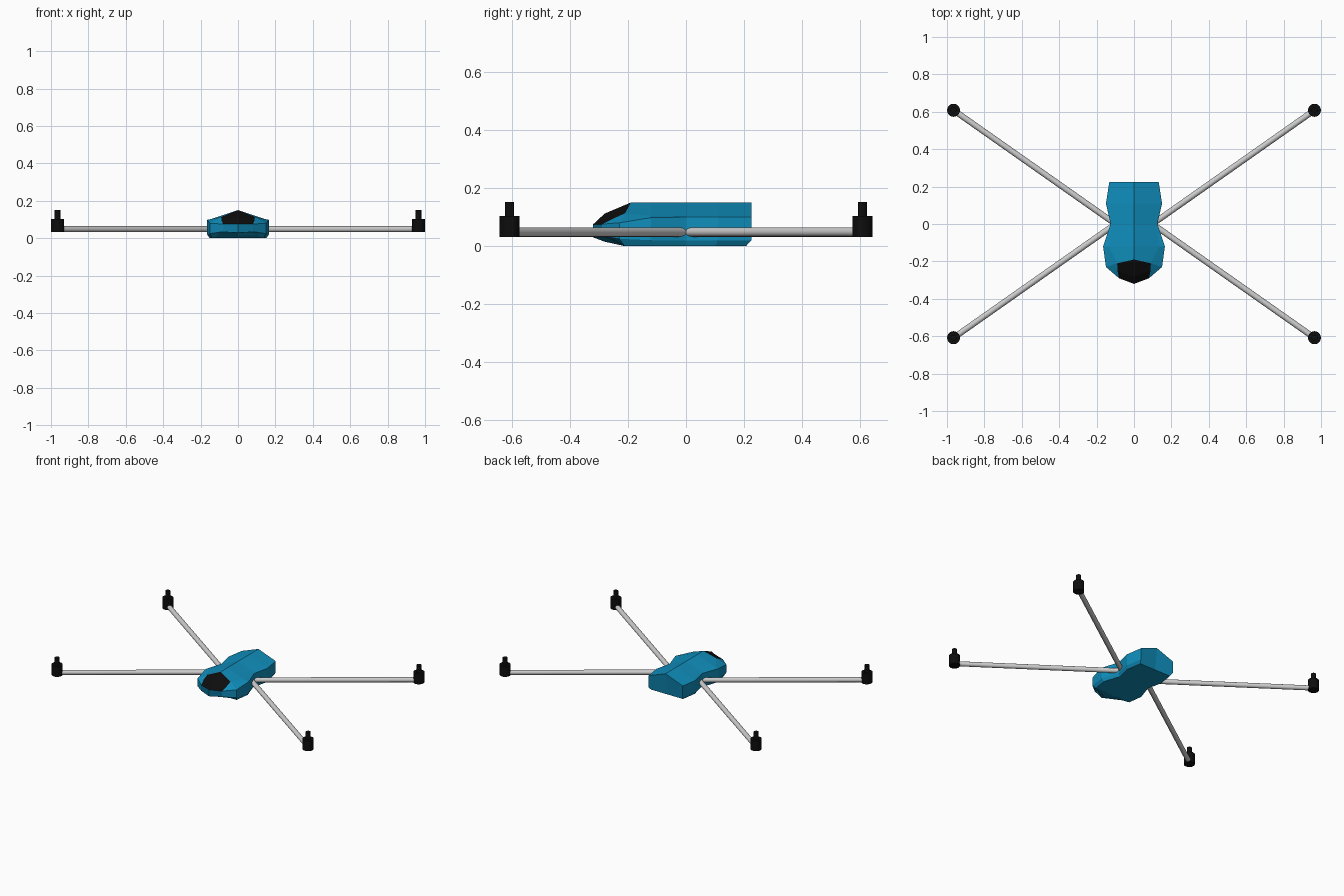
import bpy, bmesh
from mathutils import Vector

cube = bpy.data.objects.get("Cube")
if cube:
    bpy.data.objects.remove(cube)


def make_material(name, colour):
    mat = bpy.data.materials.new(name)
    mat.use_nodes = True
    mat.diffuse_color = (*colour, 1)
    shader = next(n for n in mat.node_tree.nodes if n.type == "BSDF_PRINCIPLED")
    shader.inputs["Base Color"].default_value = (*colour, 1)
    return mat


blue = make_material("bright blue", (0.005, 0.27, 0.5))
black = make_material("black", (0.004, 0.004, 0.004))
grey = make_material("light grey", (0.6, 0.6, 0.6))


def finish(name, bm, materials):
    mesh = bpy.data.meshes.new(name)
    bm.to_mesh(mesh)
    bm.free()
    for mat in materials:
        mesh.materials.append(mat)
    obj = bpy.data.objects.new(name, mesh)
    bpy.context.collection.objects.link(obj)
    return obj


def rod(name, start, end, radius, sides, mat):
    """Smooth-sided cylinder between two points."""
    start, end = Vector(start), Vector(end)
    axis = end - start
    bm = bmesh.new()
    bmesh.ops.create_cone(bm, cap_ends=True, segments=sides, radius1=radius,
                          radius2=radius, depth=axis.length)
    turn = axis.to_track_quat("Z", "Y").to_matrix().to_4x4()
    turn.translation = (start + end) / 2
    bm.transform(turn)
    for face in bm.faces:
        face.smooth = len(face.verts) == 4
    for edge in bm.edges:
        edge.smooth = edge.calc_face_angle(0) < 0.9
    return finish(name, bm, [mat])


# Body stations, nose to tail:
# ridge (y, z), roof edge (x, y, z), shoulder (x, y, z), chamfer z, bottom z
stations = [
    ((-.32, .075), (.08, -.29, .075), (.08, -.29, .075), .035, .03),
    ((-.28, .112), (.088, -.25, .095), (.115, -.26, .078), .03, .015),
    ((-.19, .15), (.09, -.21, .113), (.15, -.23, .08), .025, 0),
    ((-.12, .15), (.135, -.12, .105), (.165, -.12, .098), .02, 0),
    ((0, .15), (.12, 0, .103), (.125, 0, .1), .02, 0),
    ((.11, .15), (.143, .11, .103), (.15, .11, .1), .02, 0),
    ((.225, .15), (.127, .225, .103), (.132, .225, .1), .02, 0),
]


def ring(station, side):
    (ridge_y, ridge_z), roof, (x, y, z), chamfer_z, base_z = station
    low_y = y * .92
    points = [(0, ridge_y, ridge_z), roof, (x, y, z), (x, y, chamfer_z),
              (x * .92, low_y, base_z), (0, min(ridge_y, low_y), base_z)]
    return [(side * px, py, pz) for px, py, pz in points]


# Body shell with the canopy over the first two roof bands
bm = bmesh.new()
for side in (-1, 1):
    rings = [[bm.verts.new(p) for p in ring(s, side)] for s in stations]
    for i, (a, b) in enumerate(zip(rings, rings[1:])):
        for j in range(len(a) - 1):
            face = bm.faces.new((a[j], a[j + 1], b[j + 1], b[j]))
            face.material_index = int(j == 0 and i < 2)
    bm.faces.new(rings[0])
    bm.faces.new(rings[-1])
bmesh.ops.remove_doubles(bm, verts=bm.verts, dist=0.0005)
bmesh.ops.recalc_face_normals(bm, faces=bm.faces)
finish("body", bm, [blue, black])

# Four arms, each with a motor and shaft at its tip
for end_name, sy in (("front", -1), ("rear", 1)):
    for side_name, sx in (("left", 1), ("right", -1)):
        tag = end_name + "_" + side_name
        x, y = sx * .965, sy * .608
        rod(tag + "_arm", (sx * .11, sy * .008, .048),
            (sx * .96, sy * .605, .048), .016, 16, grey)
        rod(tag + "_motor", (x, y, .032), (x, y, .104), .035, 16, black)
        rod(tag + "_shaft", (x, y, .1), (x, y, .151), .016, 16, black)
